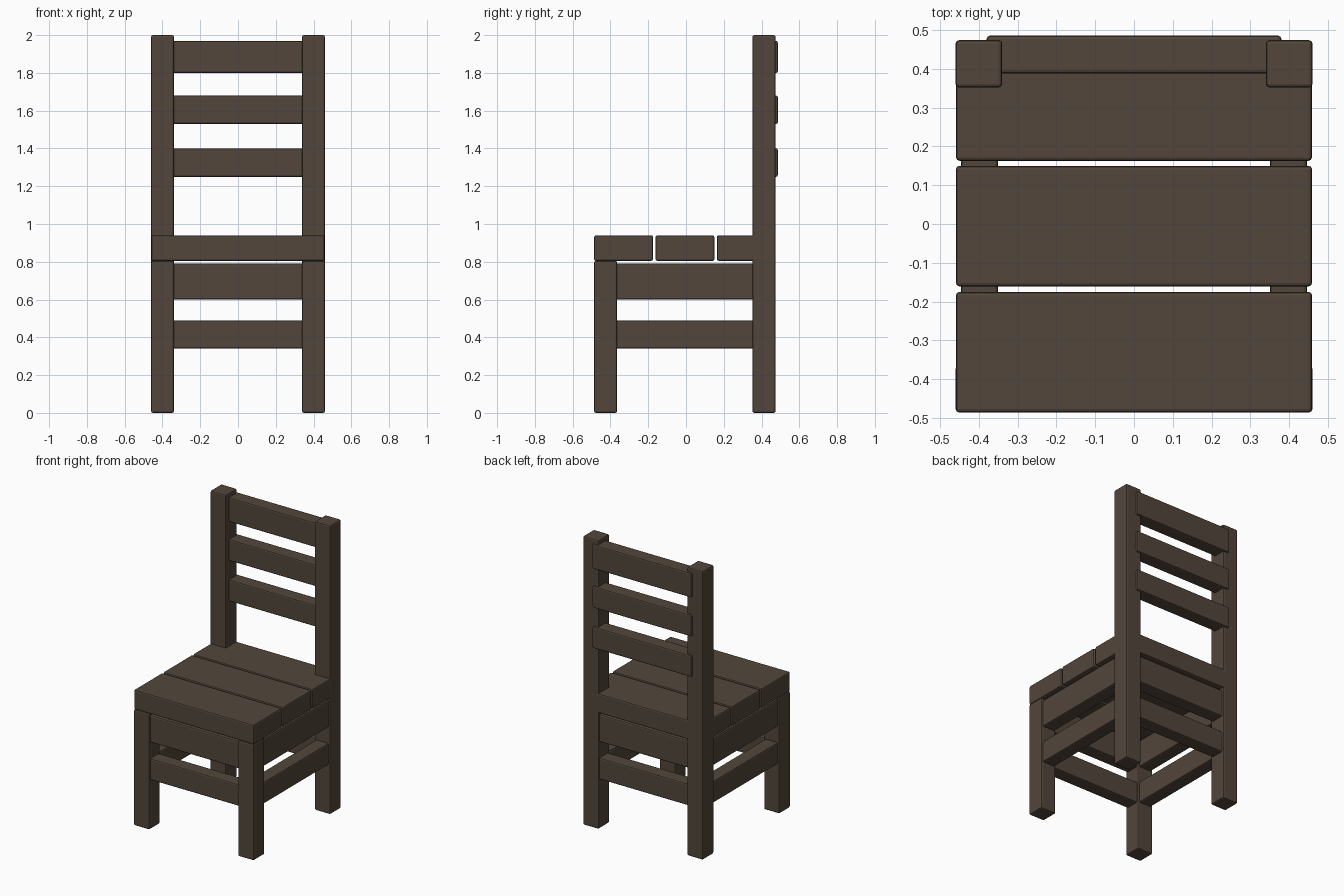
import bpy
import bmesh

cube = bpy.data.objects.get("Cube")
if cube:
    bpy.data.objects.remove(cube, do_unlink=True)

wood = bpy.data.materials.new("dark_brown_wood")
wood.use_nodes = True
colour = (0.085, 0.061, 0.043, 1)
wood.diffuse_color = colour
wood.node_tree.nodes["Principled BSDF"].inputs["Base Color"].default_value = colour


def board(name, x, y, z):
    """Rounded timber filling the given (min, max) ranges."""
    bm = bmesh.new()
    bmesh.ops.create_cube(bm, size=1)
    for v in bm.verts:
        v.co = [(a + b) / 2 + c * (b - a) for (a, b), c in zip((x, y, z), v.co)]
    mesh = bpy.data.meshes.new(name)
    bm.to_mesh(mesh)
    bm.free()
    mesh.materials.append(wood)
    ob = bpy.data.objects.new(name, mesh)
    bpy.context.collection.objects.link(ob)
    bevel = ob.modifiers.new("soft_edges", 'BEVEL')
    bevel.width = 0.009
    bevel.segments = 2
    return ob


# Legs, rear ones rising into back posts, and side rails
for side, s in (("left", 1), ("right", -1)):
    outer = sorted((s * 0.34, s * 0.46))
    board(side + "_front_leg", outer, (-0.486, -0.365), (0, 0.805))
    board(side + "_back_post", outer, (0.352, 0.474), (0, 2))
    inset = sorted((s * 0.35, s * 0.446))
    board(side + "_apron", inset, (-0.40, 0.39), (0.6, 0.79))
    board(side + "_stretcher", inset, (-0.40, 0.39), (0.34, 0.49))

# Front and back rails
for end, y in (("front", (-0.473, -0.377)), ("back", (0.365, 0.461))):
    board(end + "_apron", (-0.38, 0.38), y, (0.6, 0.79))
    board(end + "_stretcher", (-0.38, 0.38), y, (0.34, 0.49))

# Seat planks
for i, y in enumerate((-0.486, -0.161, 0.163)):
    board(f"seat_plank_{i + 1}", (-0.459, 0.459), (y, y + 0.311), (0.805, 0.94))

# Back slats
for i, z in enumerate(((1.25, 1.4), (1.53, 1.68), (1.8, 1.97))):
    board(f"back_slat_{i + 1}", (-0.38, 0.38), (0.388, 0.486), z)
